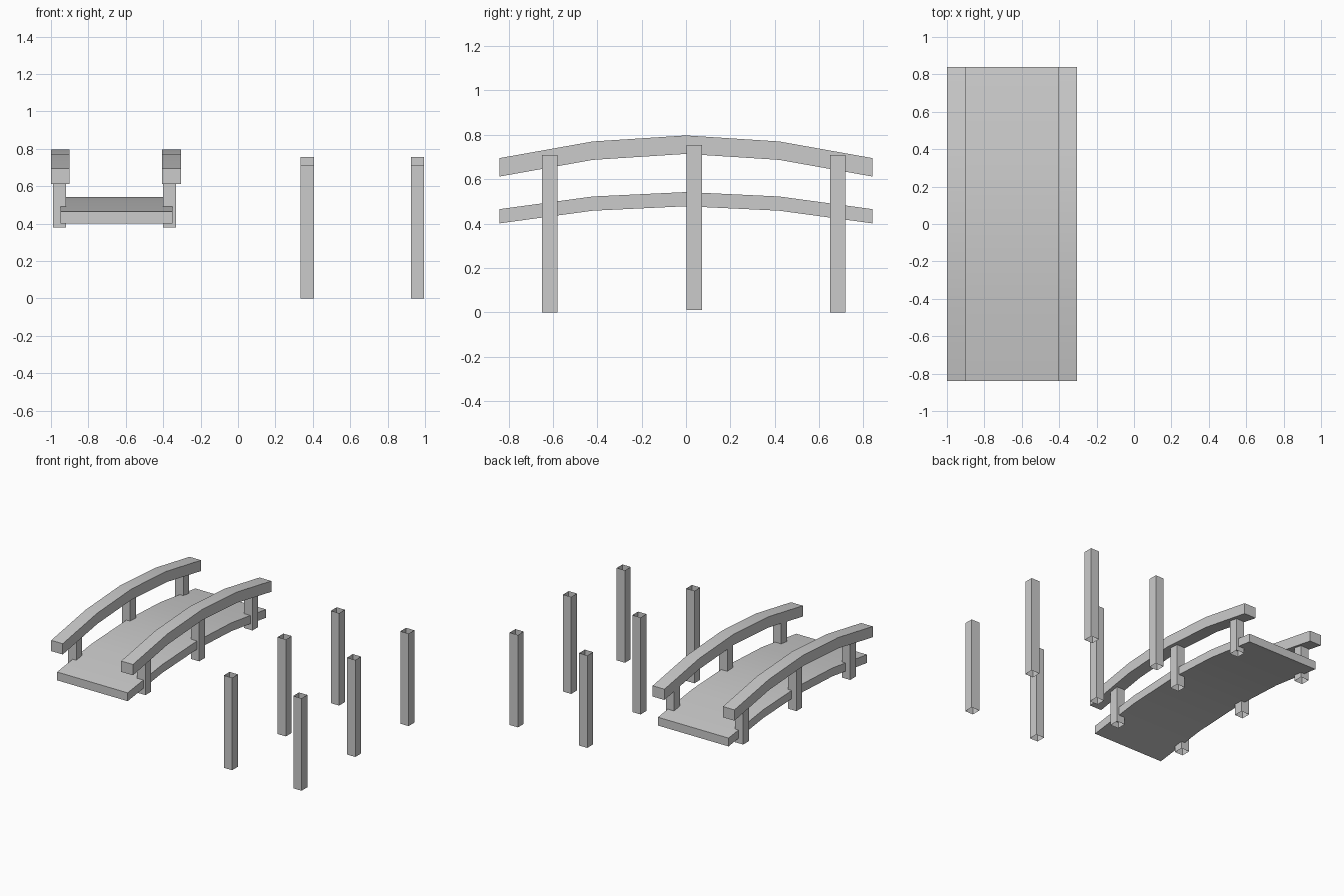
import bpy
import bmesh
from math import radians

if "Cube" in bpy.data.objects:
    bpy.data.objects.remove(bpy.data.objects["Cube"])

# Arched bridge with two handrails, plus a set of six loose open-ended posts
ARCH_Y = [-0.84, -0.42, 0.0, 0.42, 0.84]
RAIL_TOP = [0.695, 0.77, 0.797, 0.77, 0.695]
DECK_TOP = [0.465, 0.522, 0.542, 0.522, 0.465]


def make_object(name, bm):
    bmesh.ops.recalc_face_normals(bm, faces=bm.faces)
    mesh = bpy.data.meshes.new(name)
    bm.to_mesh(mesh)
    bm.free()
    obj = bpy.data.objects.new(name, mesh)
    bpy.context.collection.objects.link(obj)
    return obj


def arched_beam(name, x0, x1, tops, thick):
    """Rectangular section swept along the four-segment arch."""
    bm = bmesh.new()
    rings = []
    for y, z in zip(ARCH_Y, tops):
        section = [(x0, z - thick), (x1, z - thick), (x1, z), (x0, z)]
        rings.append([bm.verts.new((x, y, h)) for x, h in section])
    for a, b in zip(rings, rings[1:]):
        for i in range(4):
            j = (i + 1) % 4
            bm.faces.new((a[i], a[j], b[j], b[i]))
    bm.faces.new(rings[0])
    bm.faces.new(rings[-1])
    obj = make_object(name, bm)
    bpy.ops.object.select_all(action='DESELECT')
    bpy.context.view_layer.objects.active = obj
    obj.select_set(True)
    bpy.ops.object.shade_smooth_by_angle(angle=radians(30))
    return obj


def open_post(name, x, y, z0, z1, w=0.07):
    """Square tube of four walls, open at both ends."""
    bm = bmesh.new()
    h = w / 2
    corners = [(x - h, y - h), (x + h, y - h), (x + h, y + h), (x - h, y + h)]
    low = [bm.verts.new((a, b, z0)) for a, b in corners]
    high = [bm.verts.new((a, b, z1)) for a, b in corners]
    for i in range(4):
        j = (i + 1) % 4
        # wound so the walls face outward
        bm.faces.new((low[i], low[j], high[j], high[i]))
    return make_object(name, bm)


# Deck and handrails
arched_beam("deck", -0.95, -0.35, DECK_TOP, 0.064)
arched_beam("left_handrail", -1.0, -0.902, RAIL_TOP, 0.083)
arched_beam("right_handrail", -0.405, -0.305, RAIL_TOP, 0.083)

# Post rows: y, base and top heights
ROWS = [("front", -0.615, 0.0, 0.71),
        ("middle", 0.038, 0.01, 0.755),
        ("back", 0.685, 0.0, 0.71)]
for row, y, base, top in ROWS:
    for side, bridge_x, loose_x in (("left", -0.955, 0.37), ("right", -0.367, 0.96)):
        # Short posts carrying the handrails
        open_post(f"{row}_{side}_rail_post", bridge_x, y, base + 0.38, top)
        # Full-length posts standing beside the bridge
        open_post(f"{row}_{side}_loose_post", loose_x, y, base, top)
